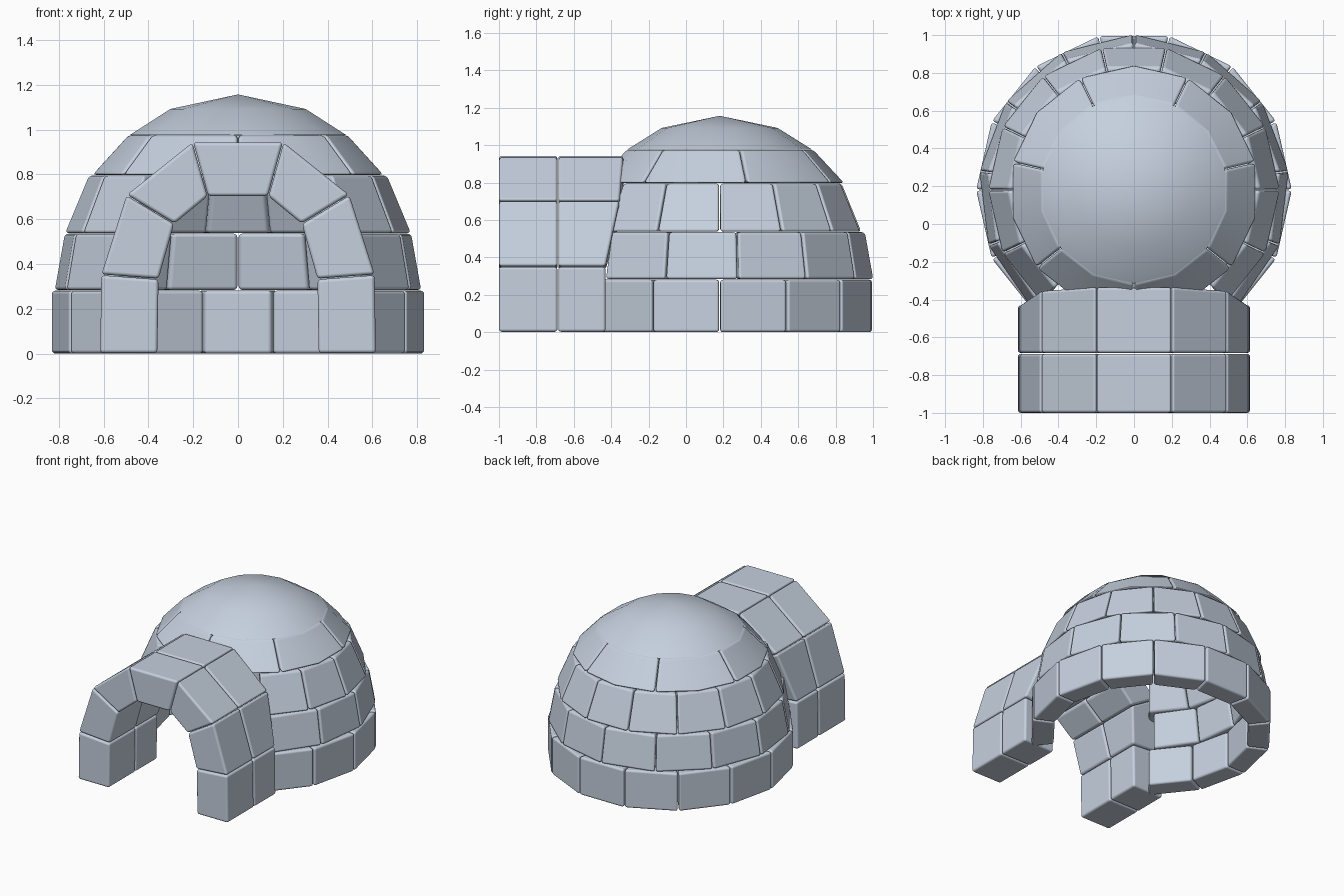
import bpy, bmesh, math
from mathutils import Vector

if "Cube" in bpy.data.objects:
    bpy.data.objects.remove(bpy.data.objects["Cube"])

CY = 0.18          # dome centre in y
STEP = 360 / 14    # angle of one regular dome block

snow = bpy.data.materials.new("pale snow blue")
snow.diffuse_color = (0.56, 0.63, 0.73, 1)
snow.use_nodes = True
snow.node_tree.nodes["Principled BSDF"].inputs["Base Color"].default_value = snow.diffuse_color


def finish(name, bm, bevel=0.016):
    bmesh.ops.recalc_face_normals(bm, faces=bm.faces)
    me = bpy.data.meshes.new(name)
    bm.to_mesh(me)
    bm.free()
    me.materials.append(snow)
    ob = bpy.data.objects.new(name, me)
    bpy.context.collection.objects.link(ob)
    bpy.ops.object.select_all(action='DESELECT')
    ob.select_set(True)
    bpy.context.view_layer.objects.active = ob
    bpy.ops.object.shade_smooth_by_angle(angle=math.radians(40))
    if bevel:
        m = ob.modifiers.new("rounded edges", 'BEVEL')
        m.width = bevel
        m.segments = 3
        m.limit_method = 'ANGLE'
        m.angle_limit = math.radians(32)
        m.harden_normals = True
    return ob


def loft(bm, sections):
    """Closed block through a list of four-point sections."""
    rings = [[bm.verts.new(p) for p in s] for s in sections]
    for a, b in zip(rings, rings[1:]):
        for i in range(4):
            j = (i + 1) % 4
            bm.faces.new((a[i], a[j], b[j], b[i]))
    bm.faces.new(rings[0][::-1])
    bm.faces.new(rings[-1])


def polar(r, deg, z):
    a = math.radians(deg)
    return Vector((r * math.cos(a), CY + r * math.sin(a), z))


def course(name, z0, z1, r0, r1, start, step, count, segs=1, thick=0.155):
    """One ring of snow blocks."""
    bm = bmesh.new()
    gap = 0.25
    for k in range(count):
        a0, a1 = start + k * step + gap, start + (k + 1) * step - gap
        secs = []
        for s in range(segs + 1):
            a = a0 + (a1 - a0) * s / segs
            secs.append([polar(r0, a, z0), polar(r0 - thick, a, z0),
                         polar(r1 - thick, a, z1), polar(r1, a, z1)])
        loft(bm, secs)
    return finish(name, bm)


# Dome courses; the lower three stop at the doorway
course("dome_course_1", 0.0, 0.281, 0.835, 0.835, -2 * STEP, STEP, 11)
course("dome_course_2", 0.284, 0.535, 0.825, 0.78, -48.5, 27.7, 10)
course("dome_course_3", 0.538, 0.795, 0.775, 0.668, -2 * STEP, STEP, 11)
course("dome_course_4", 0.798, 0.975, 0.665, 0.50, -90, 2 * STEP, 7, segs=2)

# Domed cap, a 14-sided shell
bm = bmesh.new()
profile = [(0, 1.157), (0.31, 1.092), (0.495, 0.976), (0.345, 0.976), (0.2, 1.0), (0, 1.03)]
rings = []
for r, z in profile:
    if r == 0:
        rings.append([bm.verts.new((0, CY, z))] * 14)
    else:
        rings.append([bm.verts.new(polar(r, 90 + i * STEP, z)) for i in range(14)])
for a, b in zip(rings, rings[1:]):
    for i in range(14):
        j = (i + 1) % 14
        vs = list(dict.fromkeys((a[i], b[i], b[j], a[j])))
        bm.faces.new(vs)
finish("dome_cap", bm, bevel=0)

# Entrance tunnel: joints of the arch as (outer x, z, inner x, z, back y)
half = [(0.615, 0.0, 0.36, 0.0, -0.43),
        (0.61, 0.352, 0.355, 0.333, -0.43),
        (0.497, 0.708, 0.285, 0.58, -0.355),
        (0.202, 0.943, 0.135, 0.703, -0.335)]
joints = half + [(-a, b, -c, d, y) for a, b, c, d, y in reversed(half)]
for name, front, back in (("tunnel_front_arch", -1.0, -0.687),
                          ("tunnel_rear_arch", -0.683, None)):
    bm = bmesh.new()
    for p, q in zip(joints, joints[1:]):
        op, ip = Vector((p[0], 0, p[1])), Vector((p[2], 0, p[3]))
        oq, iq = Vector((q[0], 0, q[1])), Vector((q[2], 0, q[3]))
        secs = []
        for o, i, o2, i2, y in ((op, ip, oq, iq, p[4]), (oq, iq, op, ip, q[4])):
            # Small joint gap between neighbouring blocks
            o = o + (o2 - o).normalized() * 0.002
            i = i + (i2 - i).normalized() * 0.002
            yb = y if back is None else back
            secs.append([(o.x, front, o.z), (i.x, front, i.z),
                         (i.x, yb, i.z), (o.x, yb, o.z)])
        loft(bm, secs)
    finish(name, bm)
